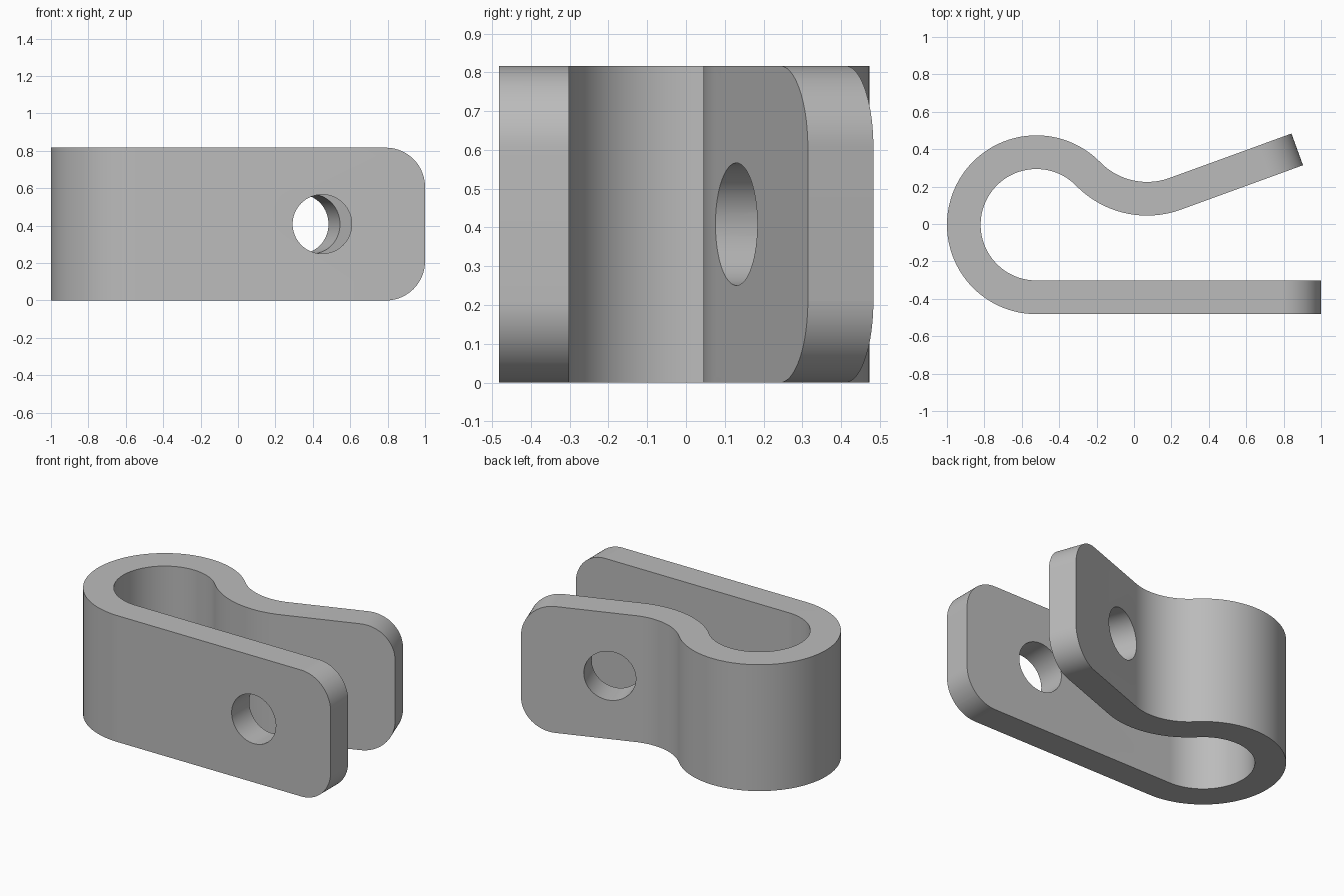
import bpy, bmesh
from math import sin, cos, pi, radians
from mathutils import Matrix, Vector

if "Cube" in bpy.data.objects:
    bpy.data.objects.remove(bpy.data.objects["Cube"], do_unlink=True)

HEIGHT, HALF = 0.817, 0.09          # strap width and half thickness
LOOP, LOOP_R = Vector((-0.522, -0.004)), 0.388
DIP, DIP_R = Vector((0.07, 0.575)), 0.44
CORNER, HOLE_R = 0.21, 0.158
FLARE = radians(20)
meet = (DIP - LOOP).to_2d()
meet_angle = Vector((1, 0)).angle(meet)


def polar(center, r, a):
    return center + Vector((cos(a), sin(a))) * r


def arc(center, r, a0, a1, n):
    return [polar(center, r, a0 + (a1 - a0) * i / n) for i in range(n + 1)]


def prism(name, points, depth, matrix=Matrix()):
    """Extrude a flat outline along its local z."""
    bm = bmesh.new()
    face = bm.faces.new([bm.verts.new((p[0], p[1], 0)) for p in points])
    grown = bmesh.ops.extrude_face_region(bm, geom=[face])
    verts = [v for v in grown["geom"] if isinstance(v, bmesh.types.BMVert)]
    bmesh.ops.translate(bm, verts=verts, vec=(0, 0, depth))
    bmesh.ops.recalc_face_normals(bm, faces=bm.faces)
    mesh = bpy.data.meshes.new(name)
    bm.to_mesh(mesh)
    bm.free()
    obj = bpy.data.objects.new(name, mesh)
    obj.matrix_world = matrix
    bpy.context.collection.objects.link(obj)
    return obj


def strap_side(h):
    """One edge of the strap, offset h outward from its centre line."""
    loop = arc(LOOP, LOOP_R + h, 1.5 * pi, meet_angle, 64)
    dip = arc(DIP, DIP_R - h, pi + meet_angle, 1.5 * pi + FLARE, 32)
    tip = dip[-1] + Vector((cos(FLARE), sin(FLARE))) * 0.694
    return [Vector((1, loop[0].y))] + loop + dip[:] + [tip] if h else []


# Bent strap
clip = prism("bent_strap_clip", strap_side(HALF) + strap_side(-HALF)[::-1], HEIGHT)
bm = bmesh.new()
bm.from_mesh(clip.data)
bmesh.ops.remove_doubles(bm, verts=bm.verts, dist=0.0001)
bm.to_mesh(clip.data)
bm.free()

# Cutters for the bolt hole and rounded corners of each arm
arms = [
    ("front_arm", polar(LOOP, LOOP_R, 1.5 * pi), 0, 1 - LOOP.x, 0.45 - LOOP.x),
    ("back_arm", polar(DIP, DIP_R, 1.5 * pi + FLARE), FLARE, 0.694, 0.155),
]
cutters = []
for name, origin, angle, length, hole in arms:
    # Local x runs along the arm, local y is up, local z crosses the thickness
    frame = (Matrix.Translation((origin.x, origin.y, HEIGHT / 2))
             @ Matrix.Rotation(angle, 4, "Z") @ Matrix.Rotation(pi / 2, 4, "X")
             @ Matrix.Translation((0, 0, -0.13)))
    circle = arc(Vector((hole, 0)), HOLE_R, 0, 2 * pi, 64)[:-1]
    cutters.append(prism(name + "_hole_cutter", circle, 0.26, frame))
    far, top = length + 0.05, HEIGHT / 2 + 0.05
    center = Vector((length - CORNER, HEIGHT / 2 - CORNER))
    outline = arc(center, CORNER, 0, pi / 2, 20)
    outline += [(center.x, top), (far, top), (far, center.y)]
    for side in (1, -1):
        points = [(p[0], p[1] * side) for p in outline]
        cutters.append(prism(name + "_corner_cutter", points, 0.26, frame))

for cutter in cutters:
    cutter.hide_render = True
    mod = clip.modifiers.new("cut", "BOOLEAN")
    mod.operation, mod.solver, mod.object = "DIFFERENCE", "EXACT", cutter

# Bake the cuts and drop the helpers
bpy.context.view_layer.update()
graph = bpy.context.evaluated_depsgraph_get()
baked = bpy.data.meshes.new_from_object(clip.evaluated_get(graph))
clip.modifiers.clear()
clip.data = baked
for cutter in cutters:
    bpy.data.objects.remove(cutter, do_unlink=True)

# Grey metal
grey = bpy.data.materials.new("grey_metal")
grey.use_nodes = True
colour = (0.5, 0.5, 0.5, 1)
grey.diffuse_color = colour
grey.node_tree.nodes["Principled BSDF"].inputs["Base Color"].default_value = colour
baked.materials.clear()
baked.materials.append(grey)

bpy.ops.object.select_all(action="DESELECT")
clip.select_set(True)
bpy.context.view_layer.objects.active = clip
bpy.ops.object.shade_smooth_by_angle(angle=radians(30))
